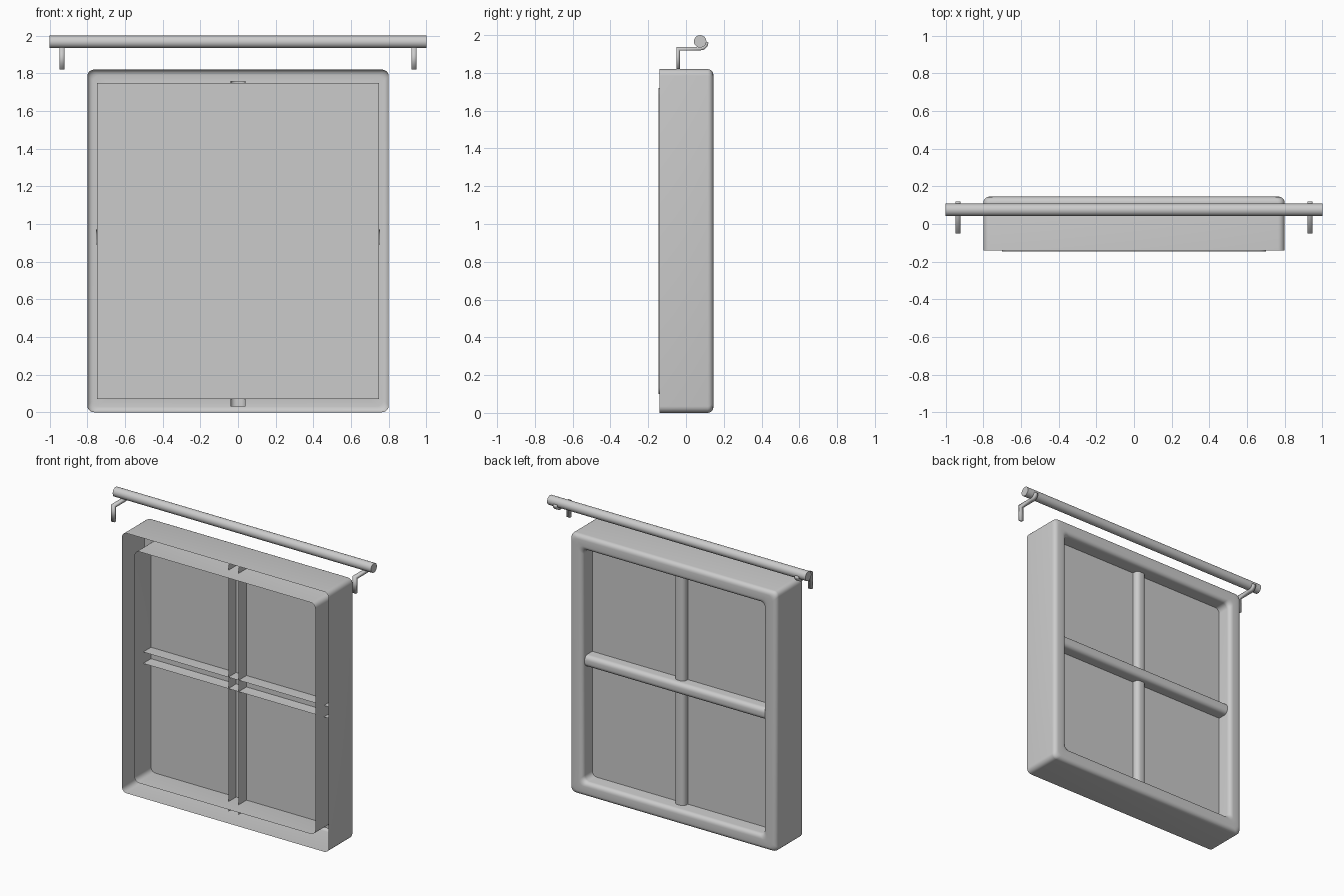
import bpy, bmesh, math

if "Cube" in bpy.data.objects:
    bpy.data.objects.remove(bpy.data.objects["Cube"])


def finish(name, bm, smooth=True):
    bmesh.ops.recalc_face_normals(bm, faces=bm.faces[:])
    me = bpy.data.meshes.new(name)
    bm.to_mesh(me)
    bm.free()
    ob = bpy.data.objects.new(name, me)
    bpy.context.collection.objects.link(ob)
    bpy.ops.object.select_all(action='DESELECT')
    ob.select_set(True)
    bpy.context.view_layer.objects.active = ob
    if smooth:
        bpy.ops.object.shade_smooth_by_angle(angle=math.radians(40))
    return ob


def skin(bm, rows, closed):
    """Bridge successive rows of points with quads."""
    vs = [[bm.verts.new(p) for p in r] for r in rows]
    n = len(vs[0])
    for a, b in zip(vs, vs[1:]):
        for i in range(n if closed else n - 1):
            j = (i + 1) % n
            bm.faces.new((a[i], a[j], b[j], b[i]))


def arc(cx, cy, r, a0, a1, n=5):
    return [(cx + r * math.cos(math.radians(a0 + (a1 - a0) * i / n)),
             cy + r * math.sin(math.radians(a0 + (a1 - a0) * i / n))) for i in range(n + 1)]


def rounded_loop(hx, hz, r, y, cz):
    pts = []
    for k, (sx, sz) in enumerate(((1, 1), (-1, 1), (-1, -1), (1, -1))):
        pts += arc(sx * (hx - r), sz * (hz - r), r, 90 * k, 90 * k + 90)
    return [(x, y, z + cz) for x, z in pts]


# Window surround: hollow moulding, open at the front, rounded at the back
R, BACK = 0.03, 0.145
profile = [(0, -0.14)] + arc(R, BACK - R, R, 180, 90) \
    + arc(0.1 - R, BACK - R, R, 90, 0) + [(0.1, -0.145)]
bm = bmesh.new()
skin(bm, [rounded_loop(0.8 - s, 0.91 - s, 0.035, y, 0.91) for s, y in profile], True)
finish("window_frame", bm)

# Glass sheet, running into the hollow of the surround
bm = bmesh.new()
skin(bm, [[(-0.75, 0.037, z), (0.75, 0.037, z)] for z in (0.07, 1.75)], False)
finish("glass_pane", bm, False)


# Glazing bars: open channels with a rounded back
def glazing_bar(name, back, place, a, b):
    w = 0.04
    prof = [(-w, -0.05)] + arc(-w + R, back - R, R, 180, 90) \
        + arc(w - R, back - R, R, 90, 0) + [(w, -0.05)]
    bm = bmesh.new()
    skin(bm, [[place(u, y, t) for u, y in prof] for t in (a, b)], False)
    finish(name, bm)


glazing_bar("vertical_bar", 0.08, lambda u, y, t: (u, y, t), 0.03, 1.76)
glazing_bar("horizontal_bar", 0.12, lambda u, y, t: (t, y, 0.932 + u), -0.755, 0.755)

# Curtain rod
bpy.ops.mesh.primitive_cylinder_add(vertices=20, radius=0.033, depth=2,
                                    location=(0, 0.075, 1.967),
                                    rotation=(0, math.pi / 2, 0))
bpy.context.object.name = "curtain_rod"
bpy.ops.object.shade_smooth_by_angle(angle=math.radians(40))

# Brackets: bent flat strips hooked under the rod
path = [(-0.042, 1.82), (-0.042, 1.928), (0.075, 1.928)] \
    + arc(0.075, 1.963, 0.035, -70, 0, 4)
for side, label in ((-1, "left"), (1, "right")):
    bm = bmesh.new()
    x = 0.935 * side
    skin(bm, [[(x - 0.0135, y, z), (x + 0.0135, y, z)] for y, z in path], False)
    ob = finish("rod_bracket_" + label, bm)
    mod = ob.modifiers.new("thickness", 'SOLIDIFY')
    mod.thickness = 0.018
    mod.offset = 0
    mod.use_even_offset = True
    bpy.ops.object.modifier_move_to_index(modifier="thickness", index=0)
